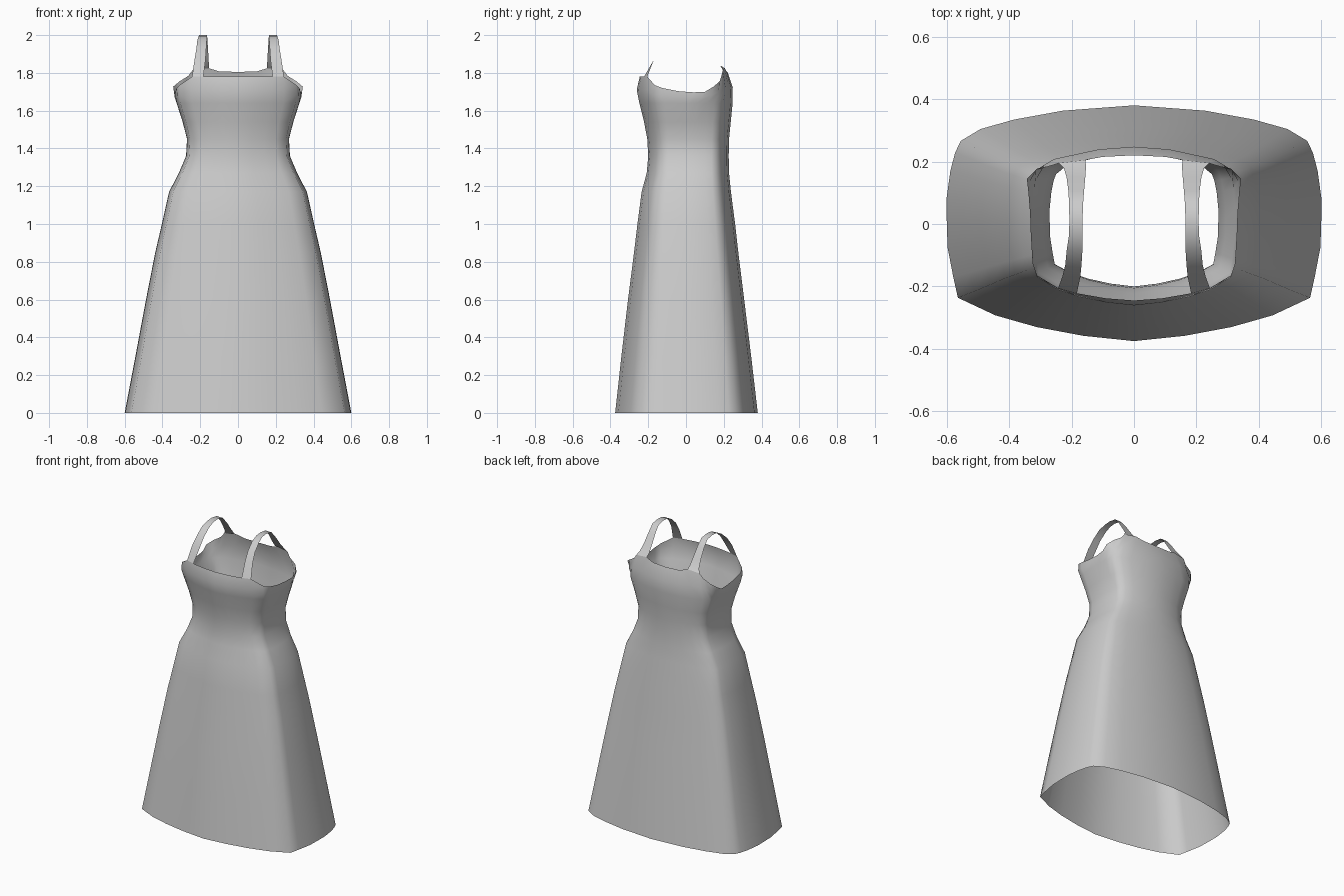
import bpy, bmesh

# Right half of the cross-section (unit size), front centre to back centre
SECTION = [(0, -1), (.27, -.955), (.52, -.88), (.74, -.78), (.94, -.63),
           (.965, -.45), (.995, -.2), (1, .05), (1, .22), (.98, .45),
           (.955, .6), (.925, .70), (.82, .80), (.64, .88), (.38, .955), (0, 1)]

# Levels: height, half width, front depth, back depth
LEVELS = [(0, .60, .375, .38), (.3, .543, .342, .345), (.6, .487, .307, .308),
          (.85, .438, .275, .277), (1.0, .403, .257, .26), (1.17, .365, .235, .238),
          (1.27, .313, .208, .228), (1.36, .275, .20, .226), (1.45, .27, .205, .228),
          (1.54, .293, .222, .237), (1.64, .325, .247, .247)]

# Top edge: neckline, strap bases and armhole
TOP = [(0, -.245, 1.78), (.09, -.238, 1.78), (.183, -.222, 1.78), (.243, -.205, 1.78),
       (.31, -.165, 1.735), (.325, -.125, 1.72), (.33, -.04, 1.703), (.333, .04, 1.697),
       (.338, .10, 1.70), (.343, .145, 1.727), (.31, .178, 1.755), (.262, .188, 1.785),
       (.24, .195, 1.815), (.155, .205, 1.825), (.10, .215, 1.808), (0, .22, 1.805)]

# Strap rows: y, z, inner x, outer x
STRAP = [(-.17, 1.87, .172, .23), (-.13, 1.93, .168, .22), (-.08, 1.975, .165, .215),
         (-.035, 1.995, .165, .208), (.01, 2.0, .165, .207), (.065, 1.99, .163, .208),
         (.105, 1.945, .16, .21), (.15, 1.88, .156, .216), (.18, 1.84, .154, .225)]


def loft(name, rows):
    """Skin rows of points as a smooth sheet and mirror it across x."""
    bm = bmesh.new()
    grid = [[bm.verts.new(p) for p in row] for row in rows]
    for a, b in zip(grid, grid[1:]):
        for j in range(len(a) - 1):
            f = bm.faces.new((a[j], a[j + 1], b[j + 1], b[j]))
            f.smooth = True
    me = bpy.data.meshes.new(name)
    bm.to_mesh(me)
    bm.free()
    ob = bpy.data.objects.new(name, me)
    bpy.context.collection.objects.link(ob)
    mod = ob.modifiers.new("mirror", 'MIRROR')
    mod.use_axis[0] = True
    mod.merge_threshold = .001
    return ob


# Skirt and bodice
rings = [[(x * w, y * (f if y < 0 else b), z) for x, y in SECTION]
         for z, w, f, b in LEVELS]
bust = [((a[0] + t[0]) / 2 * 1.01, (a[1] + t[1]) / 2 * 1.06, (a[2] + t[2]) / 2)
        for a, t in zip(rings[-1], TOP)]
loft("dress_body", rings + [bust, TOP])

# Shoulder straps, joined to the front and back top edges
rows = [[TOP[2], TOP[3]]]
rows += [[(xi, y, z), (xo, y, z)] for y, z, xi, xo in STRAP]
rows += [[TOP[13], TOP[12]]]
loft("shoulder_straps", rows)
